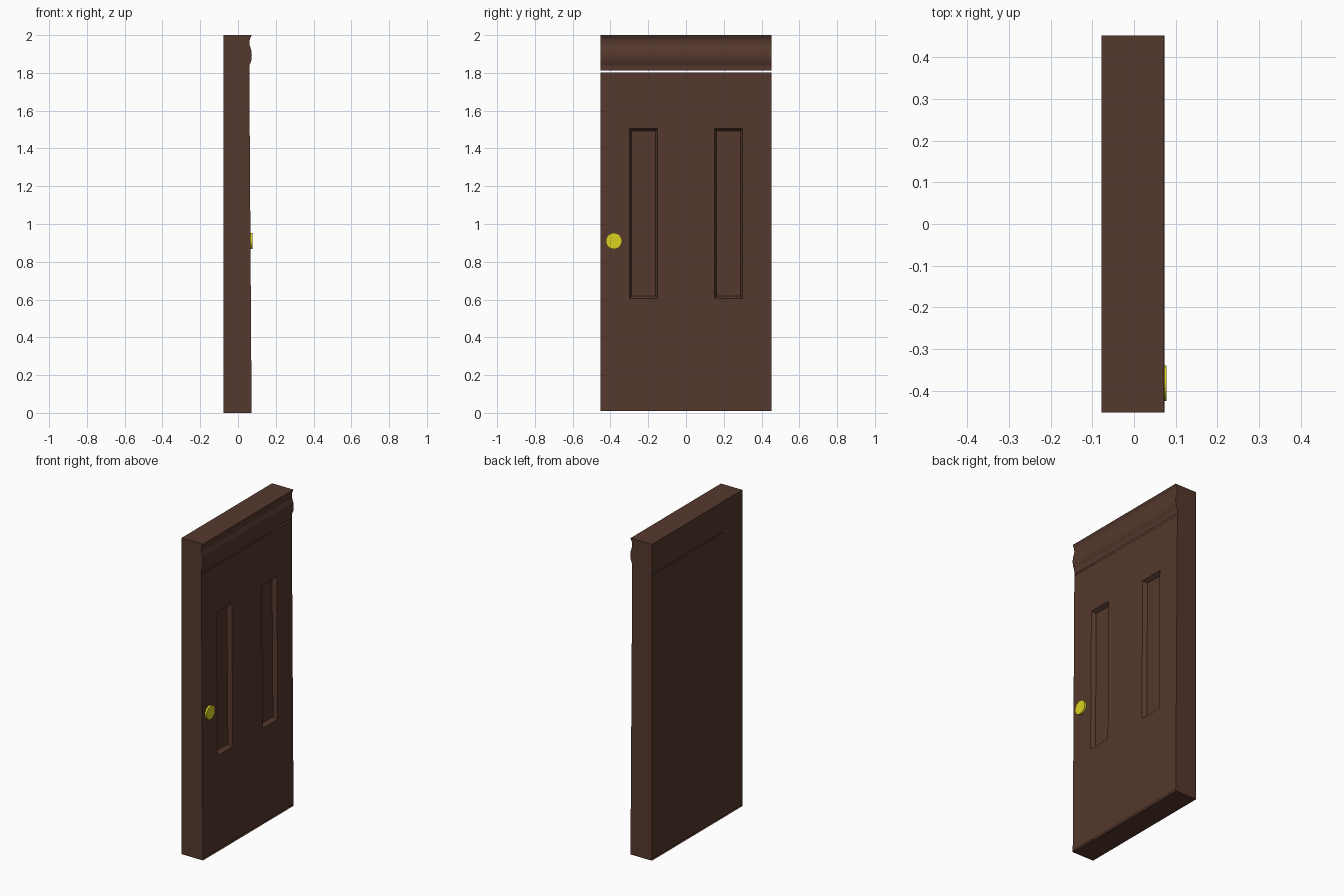
import bpy, bmesh
from mathutils import Matrix

if "Cube" in bpy.data.objects:
    bpy.data.objects.remove(bpy.data.objects["Cube"])

W, BACK, TOP = 0.452, -0.078, 2.0
GAP_LO, GAP_HI, FOOT = 1.802, 1.813, 0.01


def face_x(z):
    """The front face leans slightly back toward the top."""
    return 0.072 - 0.012 * z / 1.8


def material(name, color):
    m = bpy.data.materials.new(name)
    m.diffuse_color = color
    m.use_nodes = True
    m.node_tree.nodes["Principled BSDF"].inputs["Base Color"].default_value = m.diffuse_color
    return m


def finish(name, bm, mat):
    me = bpy.data.meshes.new(name)
    bm.to_mesh(me)
    bm.free()
    ob = bpy.data.objects.new(name, me)
    bpy.context.collection.objects.link(ob)
    me.materials.append(mat)
    return ob


def strip(bm, profile):
    """Sweep an (x, z) profile across the full door width."""
    rows = [[bm.verts.new((x, y, z)) for y in (-W, W)] for x, z in profile]
    for a, b in zip(rows, rows[1:]):
        bm.faces.new((a[0], a[1], b[1], b[0]))


wood = material("wood", (0.09, 0.04, 0.026, 1))
brass = material("brass", (0.70, 0.64, 0.015, 1))

crown = [(0.060, GAP_HI), (0.061, 1.84), (0.070, 1.865), (0.073, 1.89),
         (0.070, 1.92), (0.062, 1.945), (0.060, 1.962), (0.063, 1.98), (0.072, TOP)]

# header: moulding, top and upper back in one sweep
bm = bmesh.new()
strip(bm, crown + [(BACK, TOP), (BACK, GAP_HI)])
finish("header_moulding", bm, wood)

# side cheeks following the whole outline
bm = bmesh.new()
outline = [(BACK, 0), (face_x(0), 0), (face_x(GAP_LO), GAP_LO)] + crown + [(BACK, TOP)]
for y, step in ((-W, 1), (W, -1)):
    bm.faces.new([bm.verts.new((x, y, z)) for x, z in outline[::step]])
finish("side_cheeks", bm, wood)

# threshold
bm = bmesh.new()
strip(bm, [(BACK, 0), (face_x(0), 0)])
finish("threshold", bm, wood)

# back of the door
bm = bmesh.new()
strip(bm, [(BACK, GAP_LO), (BACK, FOOT)])
finish("door_back", bm, wood)

# door front with two recessed, bevelled panels
bm = bmesh.new()
ys = (-W, -0.30, -0.15, 0.15, 0.30, W)
zs = (FOOT, 0.605, 1.505, GAP_LO)
grid = [[bm.verts.new((face_x(z), y, z)) for y in ys] for z in zs]
panels = []
for r in range(3):
    for c in range(5):
        f = bm.faces.new((grid[r][c], grid[r][c + 1], grid[r + 1][c + 1], grid[r + 1][c]))
        if r == 1 and c in (1, 3):
            panels.append(f)
bm.normal_update()
bmesh.ops.inset_individual(bm, faces=panels, thickness=0.018, depth=0)
for f in panels:
    bmesh.ops.translate(bm, verts=f.verts, vec=(-0.025, 0, 0))
finish("door_front", bm, wood)

# knob disc
bm = bmesh.new()
bmesh.ops.create_cone(bm, cap_ends=True, segments=24, radius1=0.043, radius2=0.043, depth=0.012,
                      matrix=Matrix.Translation((0.072, -0.382, 0.91)) @ Matrix.Rotation(1.5707963, 4, 'Y'))
finish("door_knob", bm, brass)
